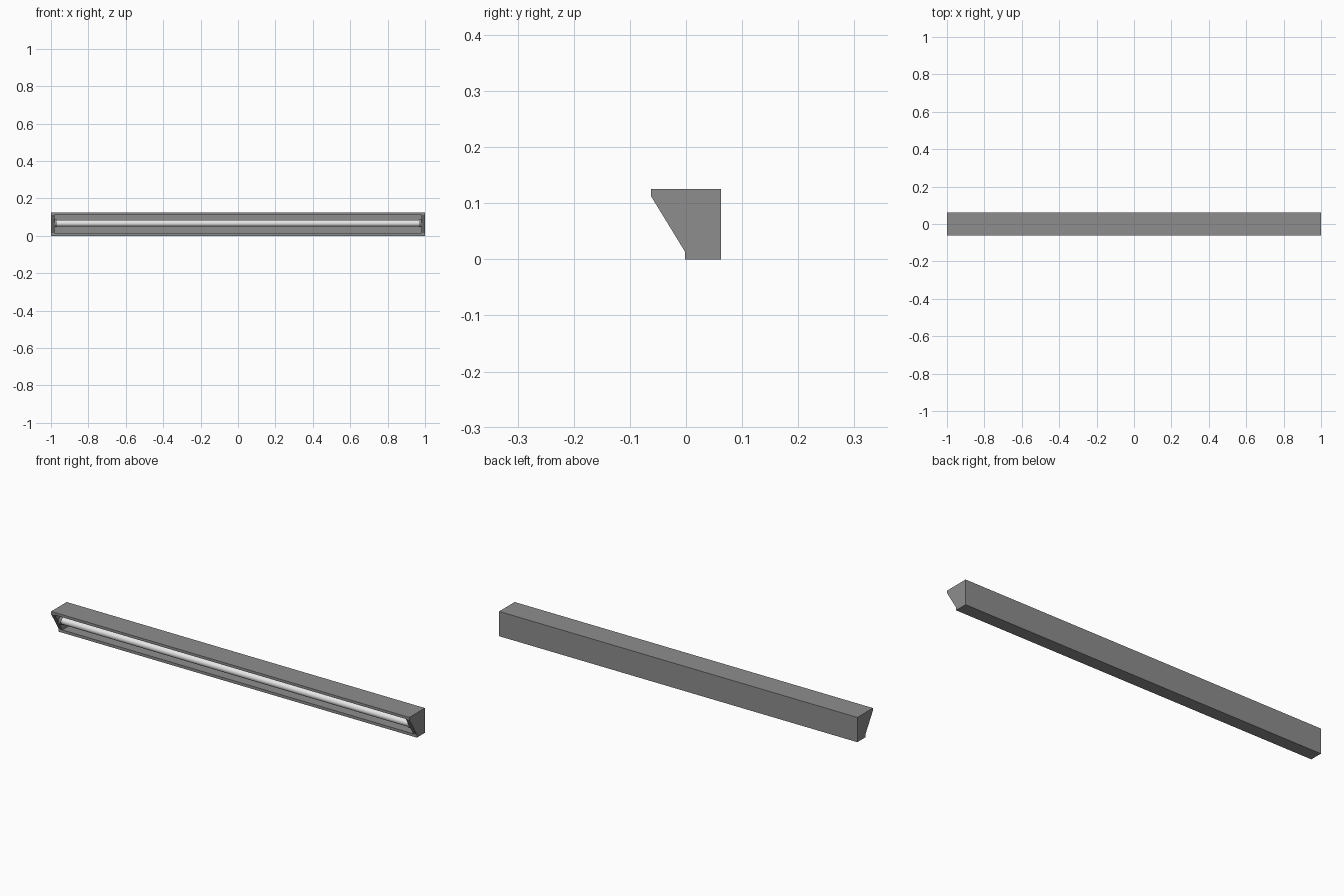
import bpy, bmesh, math

if "Cube" in bpy.data.objects:
    bpy.data.objects.remove(bpy.data.objects["Cube"])

def material(name, value):
    m = bpy.data.materials.new(name)
    m.diffuse_color = (value, value, value, 1)
    m.use_nodes = True
    m.node_tree.nodes["Principled BSDF"].inputs["Base Color"].default_value = m.diffuse_color
    return m

grey = material("housing grey", 0.27)
white = material("tube white", 0.85)

def prism(name, profile, x0, x1, mat):
    """Extrude a (y, z) profile along x."""
    bm = bmesh.new()
    base = bm.faces.new([bm.verts.new((x0, y, z)) for y, z in profile])
    new = bmesh.ops.extrude_face_region(bm, geom=[base])["geom"]
    bmesh.ops.translate(bm, vec=(x1 - x0, 0, 0),
                        verts=[v for v in new if isinstance(v, bmesh.types.BMVert)])
    bmesh.ops.recalc_face_normals(bm, faces=bm.faces)
    me = bpy.data.meshes.new(name)
    bm.to_mesh(me)
    bm.free()
    me.materials.append(mat)
    ob = bpy.data.objects.new(name, me)
    bpy.context.collection.objects.link(ob)
    return ob

def cylinder(name, radius, length, x, mat):
    bpy.ops.mesh.primitive_cylinder_add(vertices=32, radius=radius, depth=length,
                                        location=(x, -0.01, 0.067),
                                        rotation=(0, math.pi / 2, 0))
    ob = bpy.context.object
    ob.name = name
    ob.data.materials.append(mat)
    bpy.ops.object.shade_smooth_by_angle()
    return ob

# Channel: thin walled, open along the sloping front
prism("channel", [(-0.002, 0), (0.062, 0), (0.062, 0.125), (-0.062, 0.125),
                  (-0.062, 0.112), (0.05, 0.112), (0.05, 0.014), (-0.002, 0.014)],
      -0.98, 0.98, grey)

# Solid end caps and tube sockets
outline = [(-0.002, 0), (0.062, 0), (0.062, 0.125), (-0.062, 0.125),
           (-0.062, 0.112), (-0.002, 0.014)]
for side, label in ((-1, "left"), (1, "right")):
    prism(label + "_end_cap", outline, side * 1.0, side * 0.98, grey)
    cylinder(label + "_socket", 0.021, 0.012, side * 0.974, grey)

# Light tube
cylinder("light_tube", 0.018, 1.94, 0, white)
